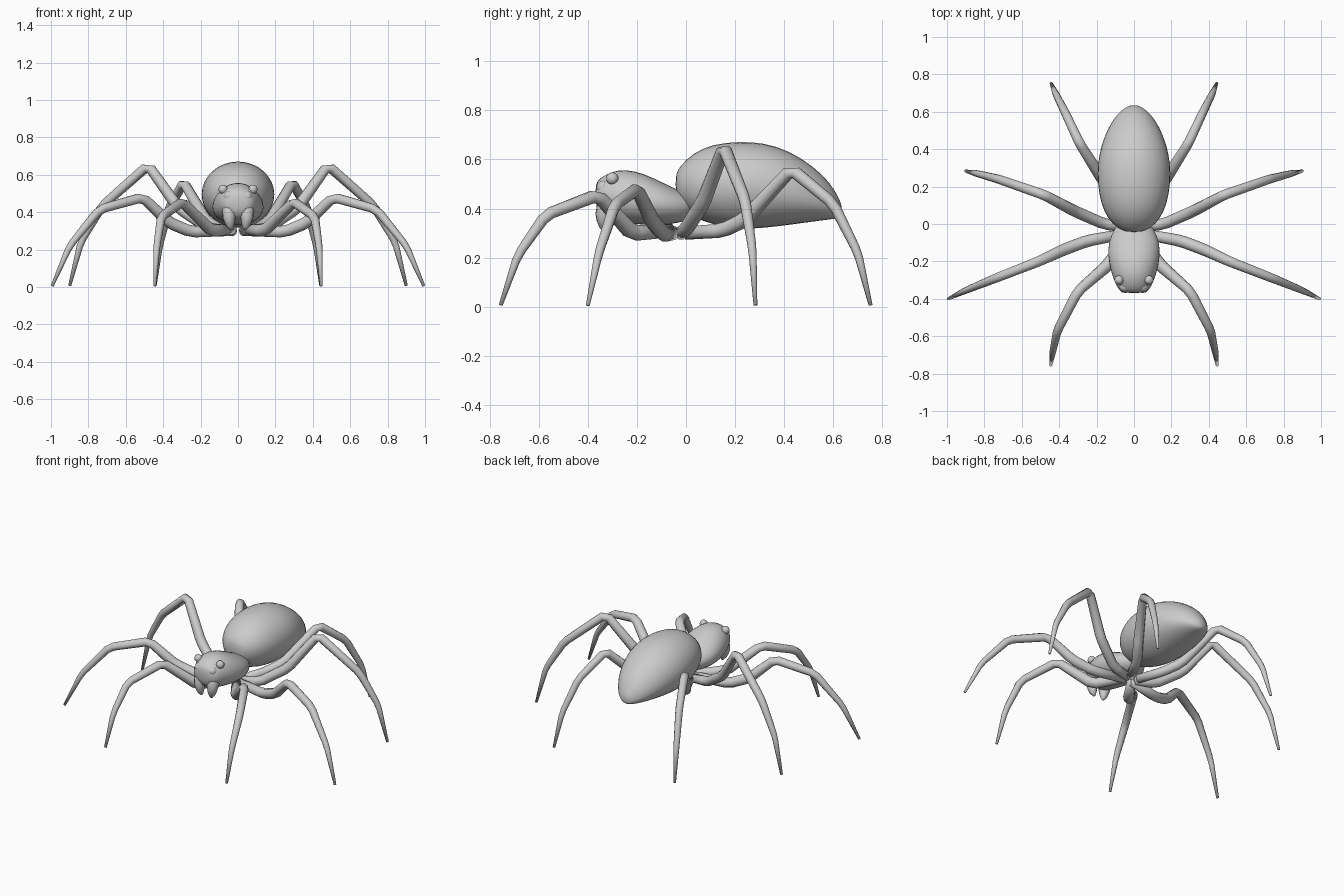
import bpy, bmesh
from math import cos, sin, pi
from mathutils import Vector

old = bpy.data.objects.get("Cube")
if old:
    bpy.data.objects.remove(old, do_unlink=True)

GREY = (0.6, 0.6, 0.6, 1)
grey = bpy.data.materials.new("plain grey")
grey.use_nodes = True
grey.diffuse_color = GREY
grey.node_tree.nodes["Principled BSDF"].inputs["Base Color"].default_value = GREY


def finish(name, bm, mirror=False, subdivide=0):
    """Turn a bmesh into a smooth grey object."""
    bmesh.ops.recalc_face_normals(bm, faces=bm.faces)
    for f in bm.faces:
        f.smooth = True
    mesh = bpy.data.meshes.new(name)
    bm.to_mesh(mesh)
    bm.free()
    mesh.materials.append(grey)
    ob = bpy.data.objects.new(name, mesh)
    bpy.context.collection.objects.link(ob)
    if mirror:
        ob.modifiers.new("both sides", 'MIRROR')
    if subdivide:
        mod = ob.modifiers.new("smooth", 'SUBSURF')
        mod.levels = mod.render_levels = subdivide
    return ob


def skin(name, rings, **options):
    """Bridge a list of equal rings and cap both ends."""
    bm = bmesh.new()
    loops = [[bm.verts.new(p) for p in ring] for ring in rings]
    n = len(loops[0])
    for a, b in zip(loops, loops[1:]):
        for i in range(n):
            j = (i + 1) % n
            bm.faces.new((a[i], a[j], b[j], b[i]))
    bm.faces.new(loops[0])
    bm.faces.new(loops[-1])
    return finish(name, bm, **options)


def body(name, stations, sides=16):
    """Stations run along y: y, bottom, widest height, top, half width."""
    rings = []
    for y, low, mid, top, half in stations:
        ring = []
        for i in range(sides):
            a = 2 * pi * i / sides
            rise = top - mid if sin(a) > 0 else mid - low
            ring.append((half * cos(a), y, mid + rise * sin(a)))
        rings.append(ring)
    return skin(name, rings, subdivide=1)


def limb(name, joints, sides=10, knuckle=0.025):
    """Tapered tube through x, y, z, radius joints, rounded at each joint."""
    pts = [Vector(j) for j in joints]
    path = [pts[0]]
    for a, b, c in zip(pts, pts[1:], pts[2:]):
        before, after = b - a, c - b
        path += [b - before * min(0.3, knuckle / before.length),
                 b + after * min(0.3, knuckle / after.length)]
    path.append(pts[-1])
    chord = (pts[-1] - pts[0]).to_3d()
    across = Vector((chord.y, -chord.x, 0)).normalized()
    rings = []
    for i, p in enumerate(path):
        along = path[min(i + 1, len(path) - 1)] - path[max(i - 1, 0)]
        along = along.to_3d().normalized()
        u = (across - along * across.dot(along)).normalized()
        v = along.cross(u)
        rings.append([p.to_3d() + p.w * (u * cos(2 * pi * k / sides) + v * sin(2 * pi * k / sides))
                      for k in range(sides)])
    return skin(name, rings, mirror=True)


# Abdomen and head-thorax
body("abdomen", [
    (-.043, .46, .5, .54, .04), (-.025, .41, .5, .575, .09),
    (.03, .36, .5, .63, .145), (.11, .33, .5, .667, .182),
    (.22, .31, .5, .678, .2), (.32, .317, .49, .672, .2),
    (.42, .33, .47, .64, .18), (.52, .345, .44, .575, .14),
    (.59, .355, .41, .505, .09), (.625, .36, .395, .44, .045),
    (.635, .375, .39, .41, .015)])
body("head_and_thorax", [
    (-.37, .42, .46, .5, .05), (-.352, .375, .45, .525, .085),
    (-.31, .35, .45, .55, .105), (-.25, .34, .44, .565, .128),
    (-.17, .33, .43, .545, .143), (-.09, .33, .42, .505, .138),
    (-.03, .34, .41, .475, .11), (.04, .36, .41, .45, .06)])


# Eyes
def eyes(name, place, radius):
    bm = bmesh.new()
    bmesh.ops.create_uvsphere(bm, u_segments=14, v_segments=8, radius=radius)
    bmesh.ops.translate(bm, verts=bm.verts, vec=place)
    finish(name, bm, mirror=True)


eyes("front_eyes", (.048, -.335, .485), .03)
eyes("side_eyes", (.08, -.3, .522), .025)

# Jaws
limb("jaws", [(.045, -.31, .45, .035), (.05, -.335, .39, .038),
              (.043, -.335, .335, .026), (.035, -.33, .305, .008)])

# Leg pairs, from hip to foot
limb("front_legs", [
    (.03, -.06, .31, .028), (.14, -.22, .3, .034), (.3, -.36, .455, .027),
    (.41, -.57, .375, .024), (.435, -.685, .21, .018), (.445, -.755, .006, .008)])
limb("second_legs", [
    (.03, -.05, .3, .028), (.25, -.09, .295, .032), (.37, -.135, .345, .032),
    (.51, -.2, .48, .027), (.74, -.29, .415, .024), (.9, -.355, .22, .018),
    (.993, -.4, .006, .008)])
limb("third_legs", [
    (.03, -.02, .3, .028), (.16, 0, .315, .03), (.32, .07, .425, .031),
    (.48, .155, .65, .027), (.725, .24, .435, .024), (.84, .27, .24, .018),
    (.9, .283, .006, .008)])
limb("back_legs", [
    (.03, 0, .3, .028), (.1, .15, .31, .03), (.17, .24, .355, .031),
    (.29, .43, .56, .026), (.37, .6, .42, .023), (.42, .7, .22, .018),
    (.443, .752, .006, .008)])
